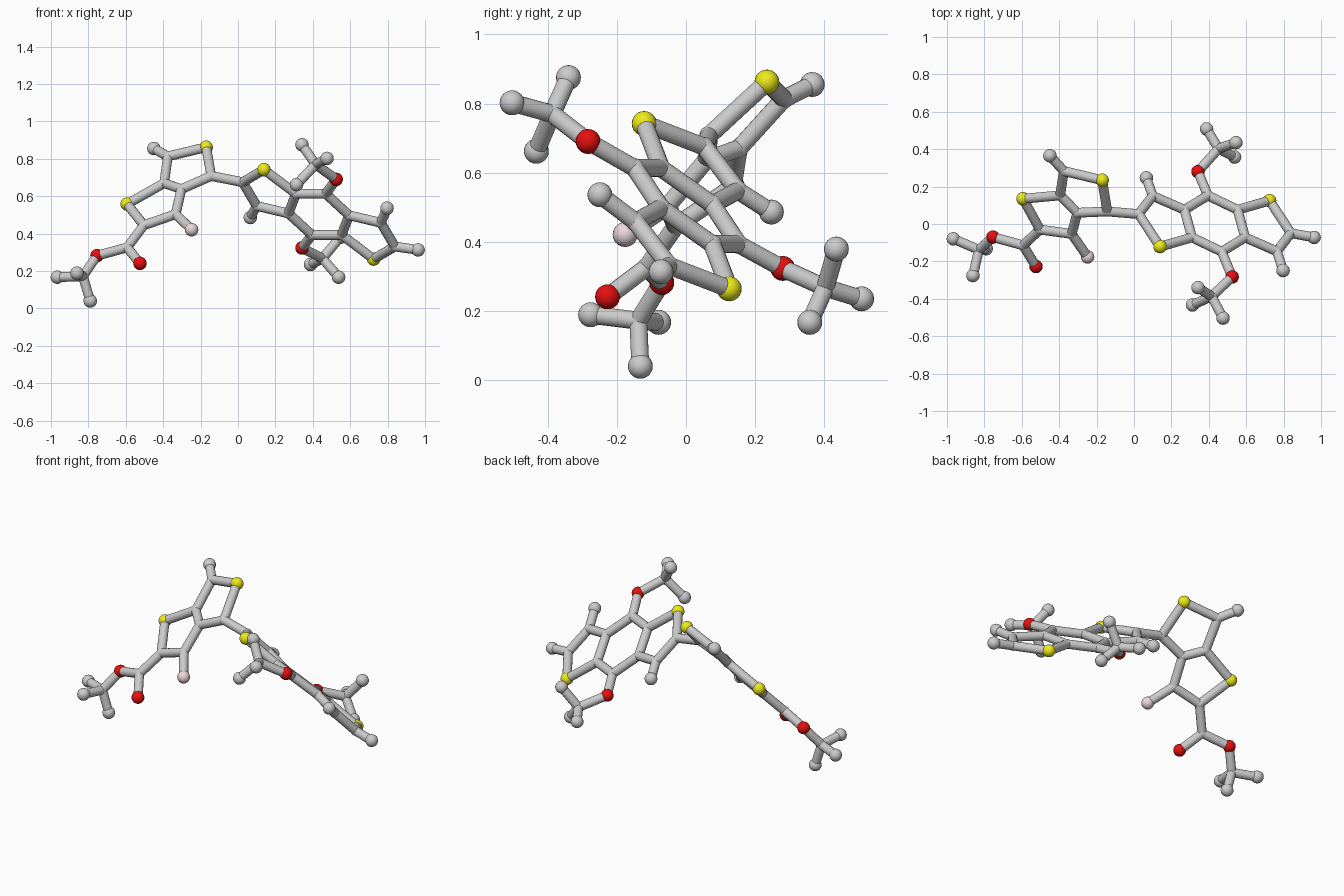
import bpy
from mathutils import Vector

if "Cube" in bpy.data.objects:
    bpy.data.objects.remove(bpy.data.objects["Cube"])

STICK, JOINT, BALL = 0.026, 0.028, 0.036

# Atom centres: first letter is the element
left_unit = {
    'S1': (-.593, .135, .558), 'S2': (-.17, .234, .862),
    'Ca': (-.375, .283, .813), 'Ha': (-.45, .365, .855),
    'Cb': (-.395, .153, .67), 'Cc': (-.303, .06, .638),
    'Cd': (-.143, .067, .708), 'Ce': (-.333, -.053, .504),
    'F1': (-.248, -.176, .421), 'Cf': (-.503, -.03, .445),
    'Cester': (-.593, -.114, .326), 'O1': (-.524, -.227, .241),
    'O2': (-.754, -.07, .282), 'Cm': (-.829, -.138, .172),
    'Hm1': (-.966, -.079, .167), 'Hm2': (-.79, -.132, .04),
    'Hm3': (-.861, -.276, .189),
}
half_core = {
    'Cg': (.025, .053, .675), 'S3': (.139, -.121, .742),
    'Ch': (.1, .15, .548), 'Ci': (.27, .076, .508),
    'Cj': (.31, -.072, .613), 'Ck': (.395, .152, .393),
}
side_groups = {
    'Hh': (.066, .247, .486), 'Hh_': (.797, -.249, .536), 'Hg_': (.963, -.072, .313),
    'O3': (.342, .28, .323), 'Cn': (.452, .403, .267),
    'Hn1': (.545, .435, .379), 'Hn2': (.388, .508, .235), 'Hn3': (.538, .358, .167),
    'O4': (.525, -.283, .69), 'Cp': (.415, -.387, .77),
    'Hp1': (.313, -.433, .662), 'Hp2': (.476, -.503, .802), 'Hp3': (.342, -.34, .875),
}
atoms = {k: Vector(v) for d in (left_unit, half_core, side_groups) for k, v in d.items()}
# The fused three-ring core is symmetric through its centre point
centre = Vector((.432, .002, .503))
for k in half_core:
    atoms[k + '_'] = 2 * centre - atoms[k]

# Chains of bonded atoms
chains = """S1 Cb Ca S2 Cd Cc Ce Cf S1|Cb Cc|Ca Ha|Ce F1|Cf Cester O1|Cester O2 Cm
Cm Hm1|Cm Hm2|Cm Hm3|Cd Cg S3 Cj Ci Ch Cg|Ch Hh|Ci Ck Cj_ Ci_ Ck_ Cj|Cj_ S3_ Cg_ Ch_ Ci_
Ch_ Hh_|Cg_ Hg_|Ck O3 Cn Hn1|Cn Hn2|Cn Hn3|Ck_ O4 Cp Hp1|Cp Hp2|Cp Hp3"""


def material(name, color):
    m = bpy.data.materials.new(name)
    m.diffuse_color = color
    m.use_nodes = True
    m.node_tree.nodes["Principled BSDF"].inputs["Base Color"].default_value = m.diffuse_color
    return m


kinds = {
    'S': ('sulfur_ball', BALL, material('yellow', (.85, .83, .01, 1))),
    'O': ('oxygen_ball', BALL, material('red', (.8, .005, .005, 1))),
    'F': ('fluorine_ball', BALL, material('pale_pink', (.85, .68, .7, 1))),
    'H': ('hydrogen_ball', BALL, None),
    'C': ('carbon_joint', JOINT, None),
}

# Shared meshes: one ball per element and one unit stick
meshes = {}
for kind, (name, radius, mat) in kinds.items():
    bpy.ops.mesh.primitive_uv_sphere_add(segments=20, ring_count=12, radius=radius)
    tmp = bpy.context.object
    bpy.ops.object.shade_smooth_by_angle()
    meshes[kind] = tmp.data
    if mat:
        tmp.data.materials.append(mat)
    bpy.data.objects.remove(tmp)
bpy.ops.mesh.primitive_cylinder_add(vertices=16, radius=STICK, depth=1)
tmp = bpy.context.object
bpy.ops.object.shade_smooth_by_angle()
stick = tmp.data
bpy.data.objects.remove(tmp)


def place(name, mesh, loc):
    ob = bpy.data.objects.new(name, mesh)
    ob.location = loc
    bpy.context.collection.objects.link(ob)
    return ob


# Balls and joints
for key, pos in atoms.items():
    place(kinds[key[0]][0], meshes[key[0]], pos)

# Bond sticks
for chain in chains.replace('\n', '|').split('|'):
    names = chain.split()
    for a, b in zip(names, names[1:]):
        d = atoms[b] - atoms[a]
        ob = place('bond_stick', stick, (atoms[a] + atoms[b]) / 2)
        ob.rotation_mode = 'QUATERNION'
        ob.rotation_quaternion = d.to_track_quat('Z', 'Y')
        ob.scale = (1, 1, d.length)
